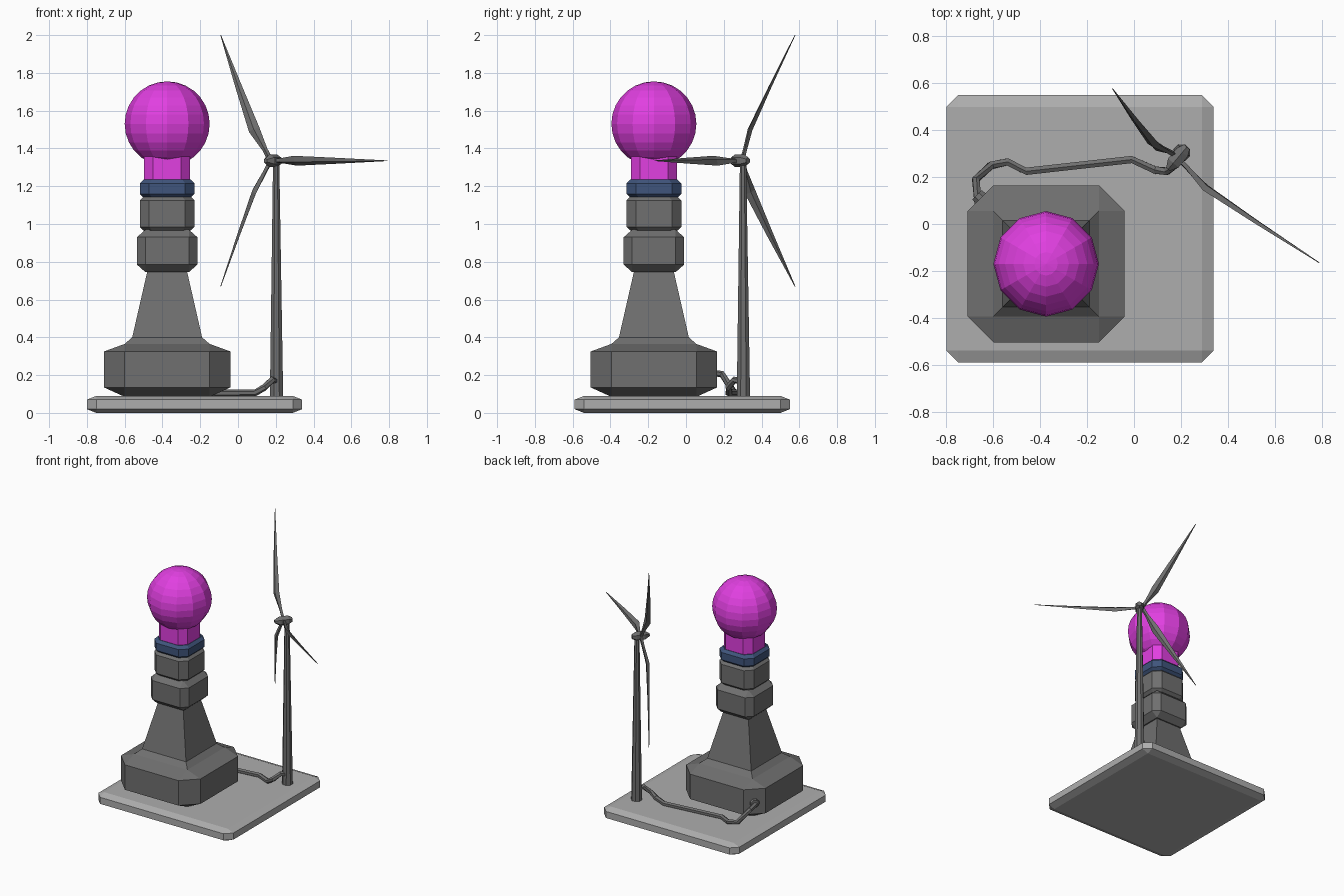
import bpy, bmesh, math
from mathutils import Vector, Matrix

if "Cube" in bpy.data.objects:
    bpy.data.objects.remove(bpy.data.objects["Cube"])


def material(name, r, g, b):
    m = bpy.data.materials.new(name)
    m.diffuse_color = (r, g, b, 1)
    m.use_nodes = True
    m.node_tree.nodes["Principled BSDF"].inputs["Base Color"].default_value = m.diffuse_color
    return m


DARK = material("dark_grey", 0.16, 0.16, 0.16)
LIGHT = material("light_grey", 0.42, 0.42, 0.42)
PINK = material("magenta", 0.75, 0.05, 0.75)
BLUE = material("blue", 0.05, 0.09, 0.2)


def finish(name, bm, mat):
    bmesh.ops.remove_doubles(bm, verts=bm.verts, dist=0.0005)
    bmesh.ops.recalc_face_normals(bm, faces=bm.faces)
    me = bpy.data.meshes.new(name)
    bm.to_mesh(me)
    bm.free()
    ob = bpy.data.objects.new(name, me)
    bpy.context.collection.objects.link(ob)
    me.materials.append(mat)
    return ob


def skin(name, rings, mat):
    """Bridge equal-sized rings of points and cap both ends."""
    bm = bmesh.new()
    vs = [[bm.verts.new(p) for p in ring] for ring in rings]
    n = len(vs[0])
    for a, b in zip(vs, vs[1:]):
        for i in range(n):
            j = (i + 1) % n
            bm.faces.new((a[i], a[j], b[j], b[i]))
    bm.faces.new(vs[0])
    bm.faces.new(vs[-1])
    return finish(name, bm, mat)


def block(name, cx, cy, levels, mat):
    """Chamfered square column; each level is (z, half width, half flat side)."""
    rings = []
    for z, h, f in levels:
        pts = [(h, -f), (h, f), (f, h), (-f, h), (-h, f), (-h, -f), (-f, -h), (f, -h)]
        rings.append([(cx + x, cy + y, z) for x, y in pts])
    return skin(name, rings, mat)


def tube(name, path, radii, sides, mat):
    path = [Vector(p) for p in path]
    rings = []
    for i, p in enumerate(path):
        d = (path[min(i + 1, len(path) - 1)] - path[max(i - 1, 0)]).normalized()
        ref = Vector((0, 0, 1)) if abs(d.z) < 0.95 else Vector((0, 1, 0))
        u = d.cross(ref).normalized()
        v = u.cross(d)
        rings.append([p + radii[i] * (u * math.cos(t) + v * math.sin(t))
                      for t in (2 * math.pi * (k + 0.5) / sides for k in range(sides))])
    return skin(name, rings, mat)


# Base plate
block("base_plate", -0.23, -0.02, [(0, .52, .52), (.02, .57, .52), (.07, .57, .52), (.09, .52, .52)], LIGHT)

# Stacked pedestal
CX, CY = -0.375, -0.17
block("pedestal", CX, CY, [(.085, .225, .225), (.135, .335, .225), (.325, .335, .225),
                           (.365, .225, .225), (.40, .185, .185), (.75, .105, .105)], DARK)
block("middle_block", CX, CY, [(.745, .115, .115), (.785, .16, .115), (.93, .16, .115), (.97, .115, .115)], DARK)
block("collar", CX, CY, [(.965, .125, .08), (.985, .145, .095), (1.125, .145, .095), (1.145, .125, .08)], DARK)
block("blue_ring", CX, CY, [(1.14, .125, .08), (1.16, .145, .095), (1.215, .145, .095), (1.235, .125, .08)], BLUE)
block("globe_neck", CX, CY, [(1.225, .122, .074), (1.40, .122, .074)], PINK)

# Globe
bm = bmesh.new()
bmesh.ops.create_uvsphere(bm, u_segments=12, v_segments=14, radius=0.225,
                          matrix=Matrix.Translation((CX, CY, 1.53)))
finish("globe", bm, PINK)

# Turbine pole
tube("turbine_pole", [(.204, .304, .09), (.202, .302, 1.33)], [.038, .018], 8, DARK)

# Rotor: hub and three swept blades
side = Vector((.765, -.644, 0))
front = Vector((-.644, -.765, 0))
up = Vector((0, 0, 1))
center = Vector((.202, .33, 1.335))
hub = Vector((.187, .283, 1.335))
tube("rotor_hub", [hub - front * .06, hub - front * .03, hub + front * .03, hub + front * .065],
     [.018, .034, .034, .012], 6, DARK)
# radius, forward offset, half chord, half thickness
SECTIONS = [(.01, .045, .014, .012), (.07, .052, .014, .011), (.19, .068, .030, .013),
            (.45, .04, .018, .008), (.768, 0, .002, .002)]
for k in range(3):
    a = math.radians(120 * k)
    d = side * math.cos(a) + up * math.sin(a)
    t = front.cross(d)
    rings = []
    for r, off, c, th in SECTIONS:
        p = center + d * r + front * off
        w = (t * .87 + front * .5) * c
        n = (front * .87 - t * .5) * th
        rings.append([p + w, p + n, p - w, p - n])
    skin(f"rotor_blade_{k + 1}", rings, DARK)

# Power cable and its socket on the pedestal corner
CABLE = [(.205, .30, .165), (.18, .255, .175), (.14, .225, .135), (.09, .23, .105), (-.01, .275, .105),
         (-.46, .225, .105), (-.54, .265, .105), (-.61, .25, .115), (-.675, .19, .205), (-.665, .085, .22)]
tube("power_cable", CABLE, [.018] * len(CABLE), 6, DARK)
tube("cable_socket", [(-.64, .095, .22), (-.67, .125, .22)], [.036, .03], 8, DARK)
